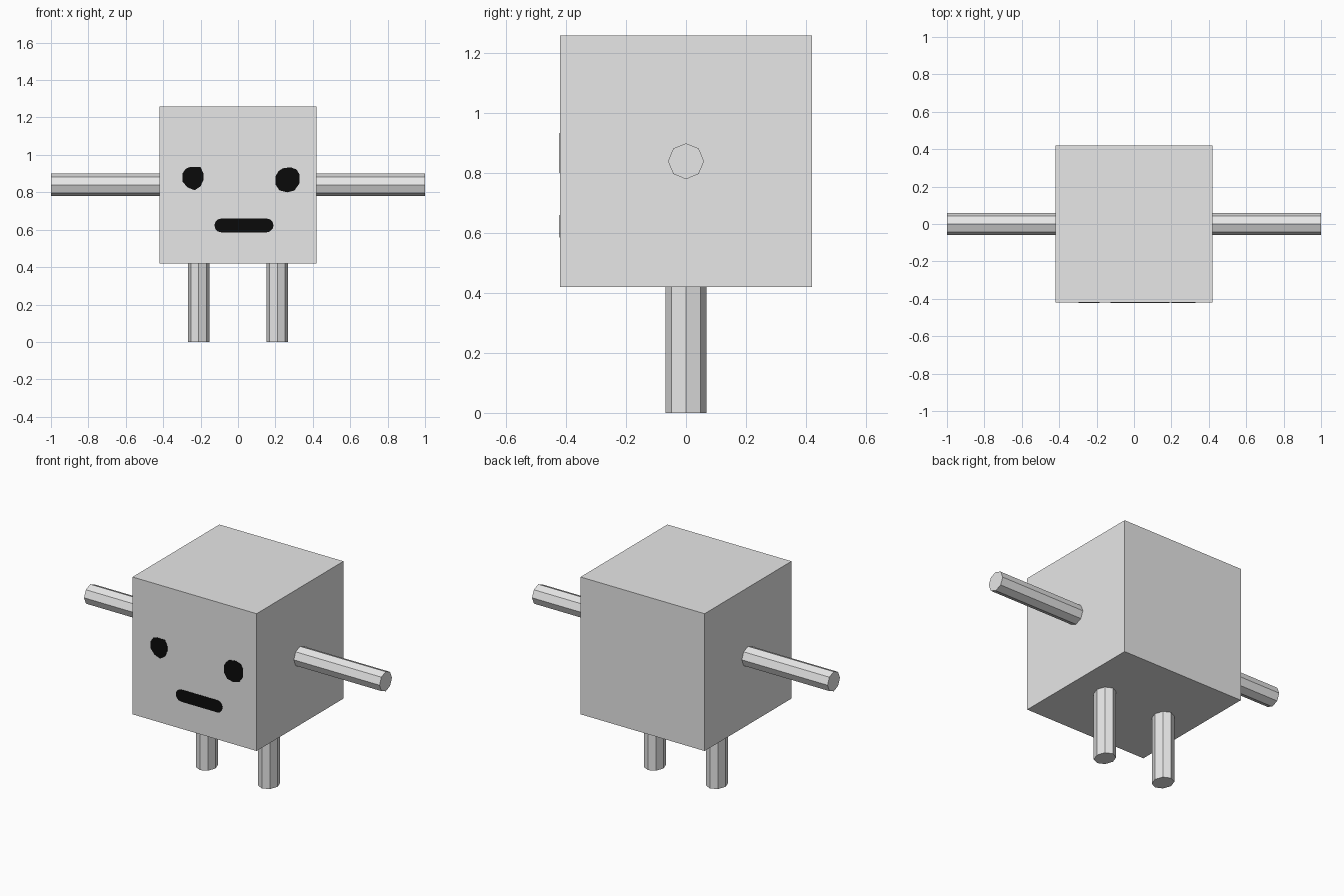
import bpy, bmesh, math
from mathutils import Matrix

if "Cube" in bpy.data.objects:
    bpy.data.objects.remove(bpy.data.objects["Cube"])


def material(name, value):
    m = bpy.data.materials.new(name)
    m.diffuse_color = (value, value, value, 1)
    m.use_nodes = True
    m.node_tree.nodes["Principled BSDF"].inputs["Base Color"].default_value = m.diffuse_color
    return m


GREY = material("light grey", 0.8)
BLACK = material("black", 0.003)
HALF = 0.42          # half the body width
MID_Z = 0.84         # body centre height


def finish(name, bm, mat):
    bmesh.ops.recalc_face_normals(bm, faces=bm.faces)
    mesh = bpy.data.meshes.new(name)
    bm.to_mesh(mesh)
    bm.free()
    mesh.materials.append(mat)
    obj = bpy.data.objects.new(name, mesh)
    bpy.context.collection.objects.link(obj)


def rod(name, length, rx, ry, place):
    """Eight-sided rod with corners on its axes."""
    bm = bmesh.new()
    bmesh.ops.create_cone(bm, cap_ends=True, segments=8, radius1=1, radius2=1, depth=length)
    bmesh.ops.transform(bm, matrix=place @ Matrix.Diagonal((rx, ry, 1, 1)), verts=bm.verts)
    finish(name, bm, GREY)


def plate(name, outline):
    """Thin painted plate on the front of the body."""
    bm = bmesh.new()
    face = bm.faces.new([bm.verts.new((x, -HALF - 0.002, z)) for x, z in outline])
    back = bmesh.ops.extrude_face_region(bm, geom=[face])["geom"]
    verts = [v for v in back if isinstance(v, bmesh.types.BMVert)]
    bmesh.ops.translate(bm, vec=(0, 0.003, 0), verts=verts)
    finish(name, bm, BLACK)


# Body
bm = bmesh.new()
bmesh.ops.create_cube(bm, size=2 * HALF, matrix=Matrix.Translation((0, 0, MID_Z)))
finish("body", bm, GREY)

# Arms and legs
for side, s in (("left", -1), ("right", 1)):
    rod(side + "_arm", 0.60, 0.06, 0.06,
        Matrix.Translation((s * 0.70, 0, MID_Z)) @ Matrix.Rotation(math.pi / 2, 4, "Y"))
    rod(side + "_leg", 0.44, 0.058, 0.068, Matrix.Translation((s * 0.21, 0, 0.22)))

# Hand-drawn eyes
plate("left_eye", [(-0.26, 0.934), (-0.20, 0.934), (-0.184, 0.90), (-0.184, 0.868), (-0.20, 0.832),
                   (-0.232, 0.811), (-0.27, 0.826), (-0.297, 0.858), (-0.297, 0.90), (-0.28, 0.925)])
plate("right_eye", [(0.238, 0.928), (0.28, 0.934), (0.313, 0.922), (0.329, 0.896), (0.329, 0.848),
                    (0.302, 0.81), (0.264, 0.80), (0.222, 0.81), (0.20, 0.842), (0.20, 0.885), (0.216, 0.912)])

# Mouth with rounded ends
R = 0.037
plate("mouth", [(cx + R * math.cos(math.radians(start + a)), 0.623 + R * math.sin(math.radians(start + a)))
                for cx, start in ((0.153, -90), (-0.089, 90)) for a in range(0, 181, 30)])
